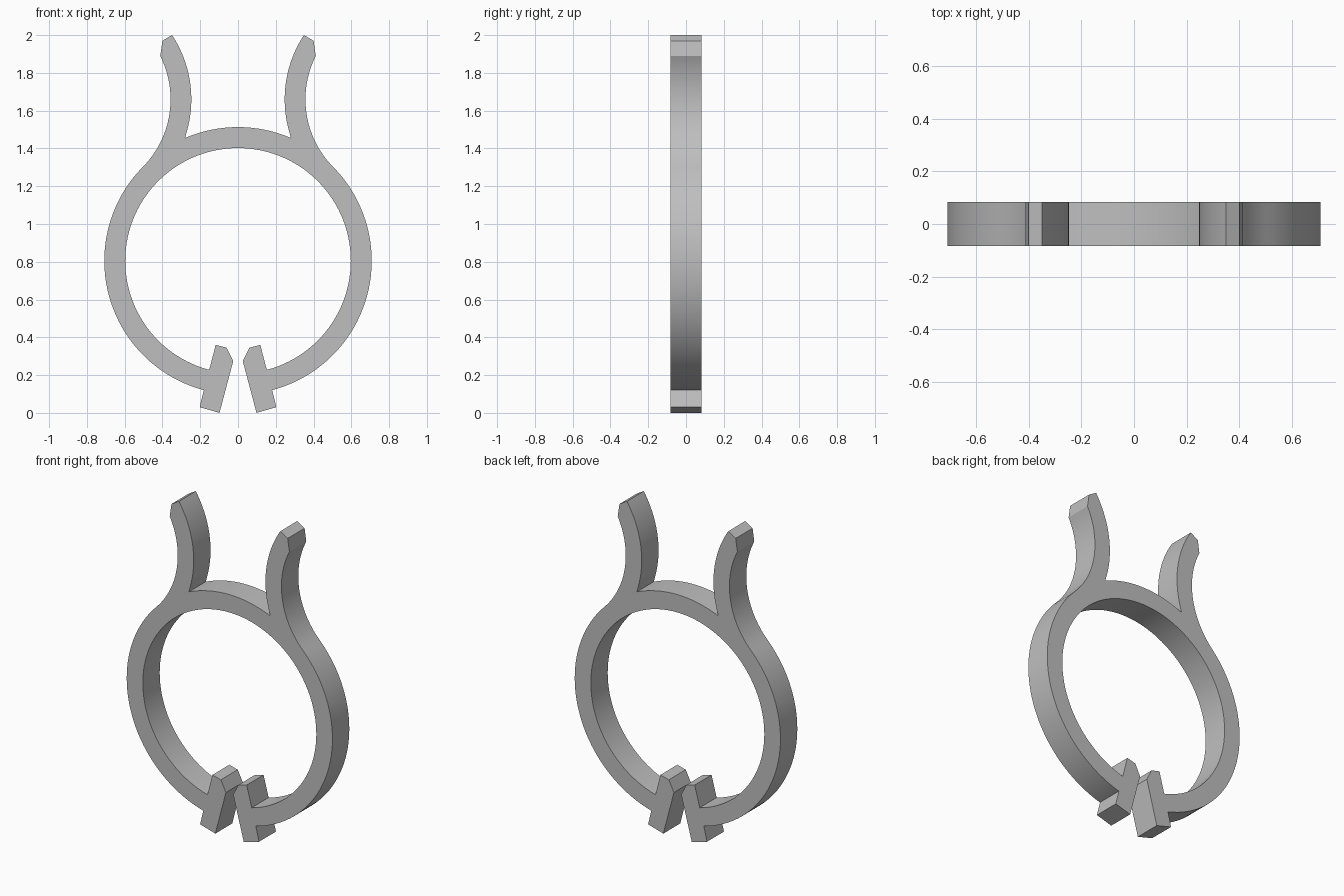
import bpy
import bmesh
from math import radians, cos, sin

cube = bpy.data.objects.get("Cube")
if cube:
    bpy.data.objects.remove(cube, do_unlink=True)

HALF_DEPTH = 0.083
RING_CENTRE, RING_OUTER, RING_INNER = (0, 0.805), 0.708, 0.597
HORN_CENTRE, HORN_OUTER, HORN_INNER = (0.867, 1.66), 0.51, 0.62
JOIN = 44.6        # direction in which the ring flows into the horn
LEG_ANGLE = -75.2  # direction in which the ring meets the leg


def arc(centre, radius, start, end):
    """Points along an arc, about three degrees apart."""
    steps = max(2, round(abs(end - start) / 3))
    angles = [radians(start + (end - start) * i / steps) for i in range(steps + 1)]
    return [(centre[0] + radius * cos(a), centre[1] + radius * sin(a)) for a in angles]


# Left half of the outline, from the ring's outer top to its inner top
half = arc(RING_CENTRE, RING_OUTER, 90, 66.7)
# Horn: inner side, bevelled tip, outer side
half += arc(HORN_CENTRE, HORN_INNER, 199.25, 146.7)[1:]
half += [(0.4, 1.97)]
half += arc(HORN_CENTRE, HORN_OUTER, 153.2, 180 + JOIN)
# Ring outside, down to the leg
half += arc(RING_CENTRE, RING_OUTER, JOIN, LEG_ANGLE)[1:]
# Tilted leg with a bevelled upper end
half += [(0.203, 0.03), (0.098, 0), (0.025, 0.275), (0.06, 0.345), (0.118, 0.36)]
# Ring inside, back to the top
half += arc(RING_CENTRE, RING_INNER, LEG_ANGLE, 90)

# Mirror the outline, sharing the points on the centre line
outline = half + [(-x, z) for x, z in reversed(half[1:-1])]

# Extrude the outline through the depth
bm = bmesh.new()
front = bm.faces.new([bm.verts.new((x, -HALF_DEPTH, z)) for x, z in outline])
extruded = bmesh.ops.extrude_face_region(bm, geom=[front], use_keep_orig=True)
back = [v for v in extruded["geom"] if isinstance(v, bmesh.types.BMVert)]
bmesh.ops.translate(bm, verts=back, vec=(0, 2 * HALF_DEPTH, 0))
bmesh.ops.recalc_face_normals(bm, faces=bm.faces)
mesh = bpy.data.meshes.new("horned_clip_ring")
bm.to_mesh(mesh)
bm.free()

# Plain grey
grey = bpy.data.materials.new("grey")
grey.use_nodes = True
colour = (0.52, 0.52, 0.52, 1)
grey.diffuse_color = colour
grey.node_tree.nodes["Principled BSDF"].inputs["Base Color"].default_value = colour
mesh.materials.append(grey)

ring = bpy.data.objects.new("horned_clip_ring", mesh)
bpy.context.collection.objects.link(ring)
bpy.ops.object.select_all(action="DESELECT")
ring.select_set(True)
bpy.context.view_layer.objects.active = ring
bpy.ops.object.shade_smooth_by_angle(angle=radians(20))
